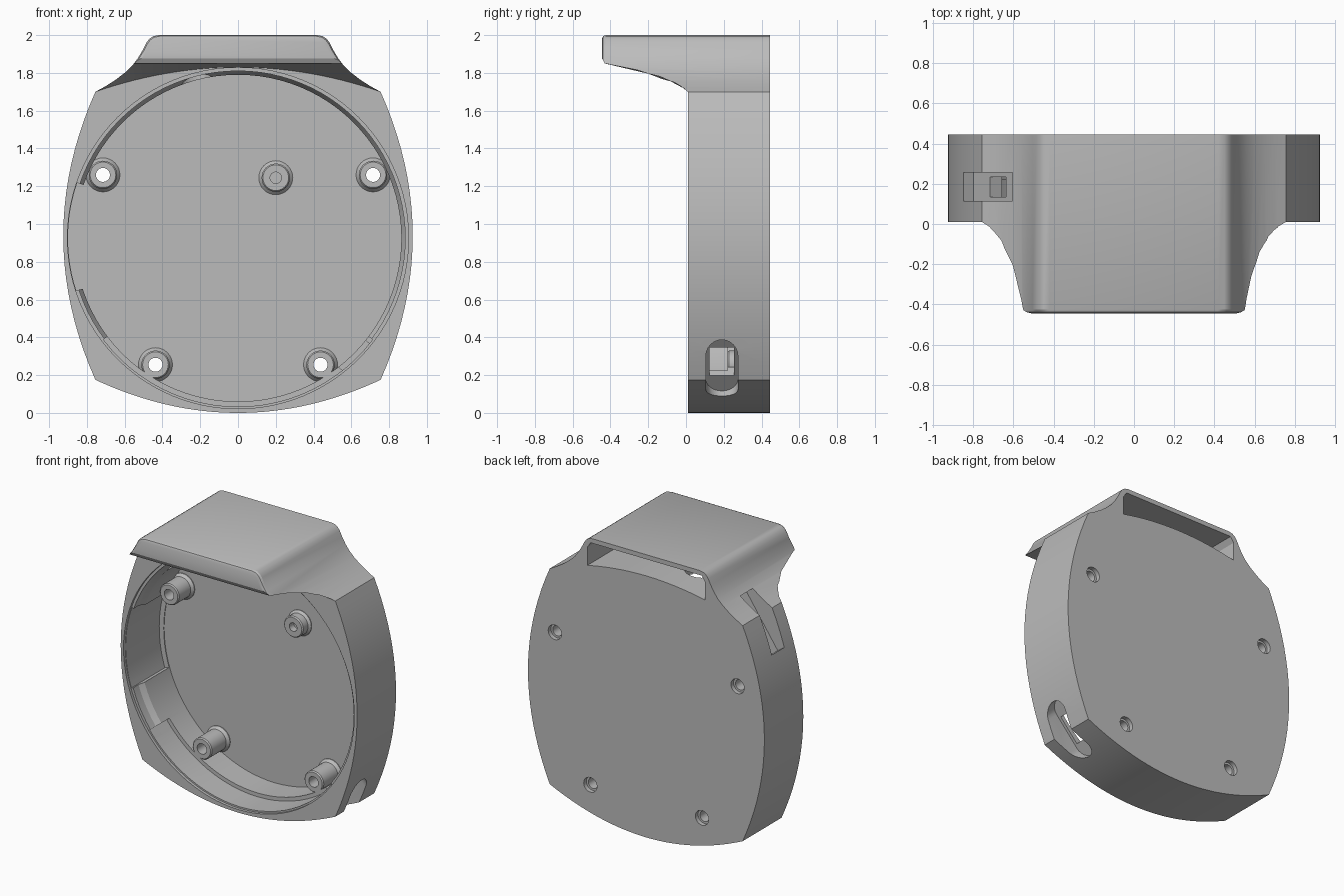
import bpy, bmesh, math
from mathutils import Vector

cube = bpy.data.objects.get("Cube")
if cube:
    bpy.data.objects.remove(cube, do_unlink=True)

grey = bpy.data.materials.new("plain grey")
grey.use_nodes = True
grey.diffuse_color = (0.5, 0.5, 0.5, 1)
grey.node_tree.nodes["Principled BSDF"].inputs["Base Color"].default_value = (0.5, 0.5, 0.5, 1)

FRONT, BACK, FLOOR, MID = 0.01, 0.445, 0.41, 0.925


def loft(name, sections, ring=False):
    """Skin matching closed sections; cap the ends, or join them when ring is set."""
    bm = bmesh.new()
    rows = [[bm.verts.new(p) for p in s] for s in sections]
    n = len(rows[0])
    pairs = list(zip(rows, rows[1:])) + ([(rows[-1], rows[0])] if ring else [])
    for a, b in pairs:
        for i in range(n):
            j = (i + 1) % n
            bm.faces.new((a[i], a[j], b[j], b[i]))
    if not ring:
        bm.faces.new(rows[0])
        bm.faces.new(rows[-1])
    bmesh.ops.recalc_face_normals(bm, faces=bm.faces)
    mesh = bpy.data.meshes.new(name)
    bm.to_mesh(mesh)
    bm.free()
    mesh.materials.append(grey)
    ob = bpy.data.objects.new(name, mesh)
    bpy.context.collection.objects.link(ob)
    return ob


def extrude(name, shape, y0, y1):
    return loft(name, [[(x, y, z) for x, z in shape] for y in (y0, y1)])


def lathe(name, profile, cx, cz, seg=32, ring=False):
    """Revolve (y, radius) pairs about an axis along y."""
    turn = [2 * math.pi * i / seg for i in range(seg)]
    return loft(name, [[(cx + r * math.cos(a), y, cz + r * math.sin(a)) for a in turn]
                       for y, r in profile], ring)


def sector(name, r0, r1, a0, a1, y0, y1):
    """Curved block between two radii of the bore."""
    steps = [math.radians(a0 + (a1 - a0) * i / 24) for i in range(25)]
    arc = lambda r, s: [(r * math.cos(a), MID + r * math.sin(a)) for a in s]
    return extrude(name, arc(r1, steps) + arc(r0, steps[::-1]), y0, y1)


def oblique(name, centre, normal, shape, n0, n1):
    """Prism pushed along a slanted direction in the xz plane; shape is (tangent, y)."""
    c = Vector((centre[0], 0, centre[1]))
    n = Vector((normal[0], 0, normal[1])).normalized()
    t = Vector((-n.z, 0, n.x))
    return loft(name, [[c + t * u + Vector((0, y, 0)) + n * d for u, y in shape] for d in (n0, n1)])


def box(u, y, h):
    return [(-u, y - h), (u, y - h), (u, y + h), (-u, y + h)]


def cut(target, cutter):
    cutter.hide_render = True
    mod = target.modifiers.new("cut", 'BOOLEAN')
    mod.operation, mod.solver, mod.object = 'DIFFERENCE', 'EXACT', cutter
    bpy.context.view_layer.objects.active = target
    bpy.ops.object.modifier_apply(modifier=mod.name)
    bpy.data.objects.remove(cutter, do_unlink=True)


# Half outline from bottom centre, up the bowed side and over the shoulder
N = 20
half = [(0.755 * i / N, 0.175 * (i / N) ** 2) for i in range(N)]
half += [(0.925 - 0.17 * (2 * i / N - 1) ** 2, 0.175 + 1.525 * i / N) for i in range(N + 1)]
half += [(0.70, 1.73), (0.65, 1.762), (0.60, 1.80), (0.56, 1.838), (0.53, 1.878), (0.505, 1.92),
         (0.485, 1.96), (0.47, 1.98), (0.45, 1.994), (0.42, 2.0)]
outline = half + [(-x, z) for x, z in half[:0:-1]]

# Case with hood, front rim of the hood slightly rounded
def rim(y, inset):
    return [(x * (1 - 1.8 * inset), y, z - inset * max(0, min(1, (z - 1.85) / 0.1))) for x, z in outline]

case = loft("case", [rim(BACK, 0), rim(-0.425, 0), rim(-0.439, 0.006), rim(-0.445, 0.018)])

# Clear the space in front of the case, leaving the ruled underside of the hood
xs = [-1.1 + 2.2 * i / 40 for i in range(41)]
def under(y, z_of):
    return [(x, y, z_of(x)) for x in xs] + [(1.1, y, -0.2), (-1.1, y, -0.2)]

cut(case, loft("hood_underside", [under(FRONT, lambda x: 1.83 - 0.13 * (x / 0.755) ** 2),
                                  under(-0.43, lambda x: 1.85), under(-0.46, lambda x: 1.905)]))

# Round bore with a stepped, tapered lip
cut(case, lathe("bore", [(-0.1, 0.903), (0.03, 0.903), (0.03, 0.885), (0.09, 0.885),
                         (0.13, 0.865), (FLOOR, 0.865)], 0, MID, 96))
cut(case, sector("side_recess", 0.8, 0.9, 161, 198, 0.02, FLOOR - 0.005))
cut(case, sector("bottom_ledge", 0.8, 0.892, 217, 323, 0.02, 0.22))

# Pocket in the hood, open at the back, with a wire hole in its floor
floor_arc = [(-0.46 + 0.92 * i / 16, 1.85 - 0.13 * ((-0.46 + 0.92 * i / 16) / 0.755) ** 2)
             for i in range(17)]
cut(case, extrude("hood_pocket", floor_arc + [(0.46, 1.93), (0.435, 1.968),
                                              (-0.435, 1.968), (-0.46, 1.93)], 0.02, 0.6))
hole = [(0.09 * math.cos(i * math.pi / 12), 0.09 * math.sin(i * math.pi / 12)) for i in range(24)]
cut(case, loft("wire_hole", [[(x - 0.22, y + 0.17, z) for x, y in hole] for z in (1.7, 1.88)]))

# Lower port: rounded recess across the corner plus an opening to the bore
stadium = [(s * (0.125 + 0.085 * math.sin(a)), 0.19 + s * 0.085 * math.cos(a))
           for s in (1, -1) for a in [math.pi * i / 12 for i in range(13)]]
port = ((0.68, 0.245), (0.74, -0.67))
cut(case, oblique("port_recess", *port, stadium, -0.04, 0.3))
cut(case, oblique("port_opening", *port, box(0.1, 0.19, 0.065), -0.2, 0.02))

# Upper notch over the other shoulder
notch = ((-0.725, 1.62), (-0.82, 0.57))
cut(case, oblique("notch_recess", *notch, box(0.215, 0.185, 0.07), -0.06, 0.3))
cut(case, oblique("notch_opening", *notch, box(0.07, 0.185, 0.05), -0.2, 0.02))

# Screw bosses, drilled through and counterbored from the back
parts = [case]
for side in (-1, 1):
    for label, x, z, tip in (("upper", 0.715, 1.26, 0.25), ("lower", 0.437, 0.255, 0.22)):
        cut(case, lathe("counterbore", [(0.36, 0.052), (0.5, 0.052)], side * x, z))
        parts.append(lathe(f"{label}_boss_{'left' if side > 0 else 'right'}",
                           [(FLOOR + 0.005, 0.037), (FLOOR + 0.005, 0.09), (FLOOR - 0.005, 0.09),
                            (FLOOR - 0.025, 0.075), (tip + 0.008, 0.075), (tip, 0.068),
                            (tip, 0.037)], side * x, z, ring=True))

# Short blind boss on the floor
parts.append(lathe("centre_boss", [(FLOOR + 0.005, 0.09), (FLOOR - 0.005, 0.09), (FLOOR - 0.02, 0.075),
                                   (0.338, 0.075), (0.33, 0.068), (0.33, 0.03), (0.38, 0.03)], 0.2, 1.245))

# Smooth curved walls, keep edges sharp
bpy.ops.object.select_all(action='DESELECT')
for ob in parts:
    ob.select_set(True)
bpy.context.view_layer.objects.active = case
bpy.ops.object.shade_smooth_by_angle(angle=math.radians(25))
